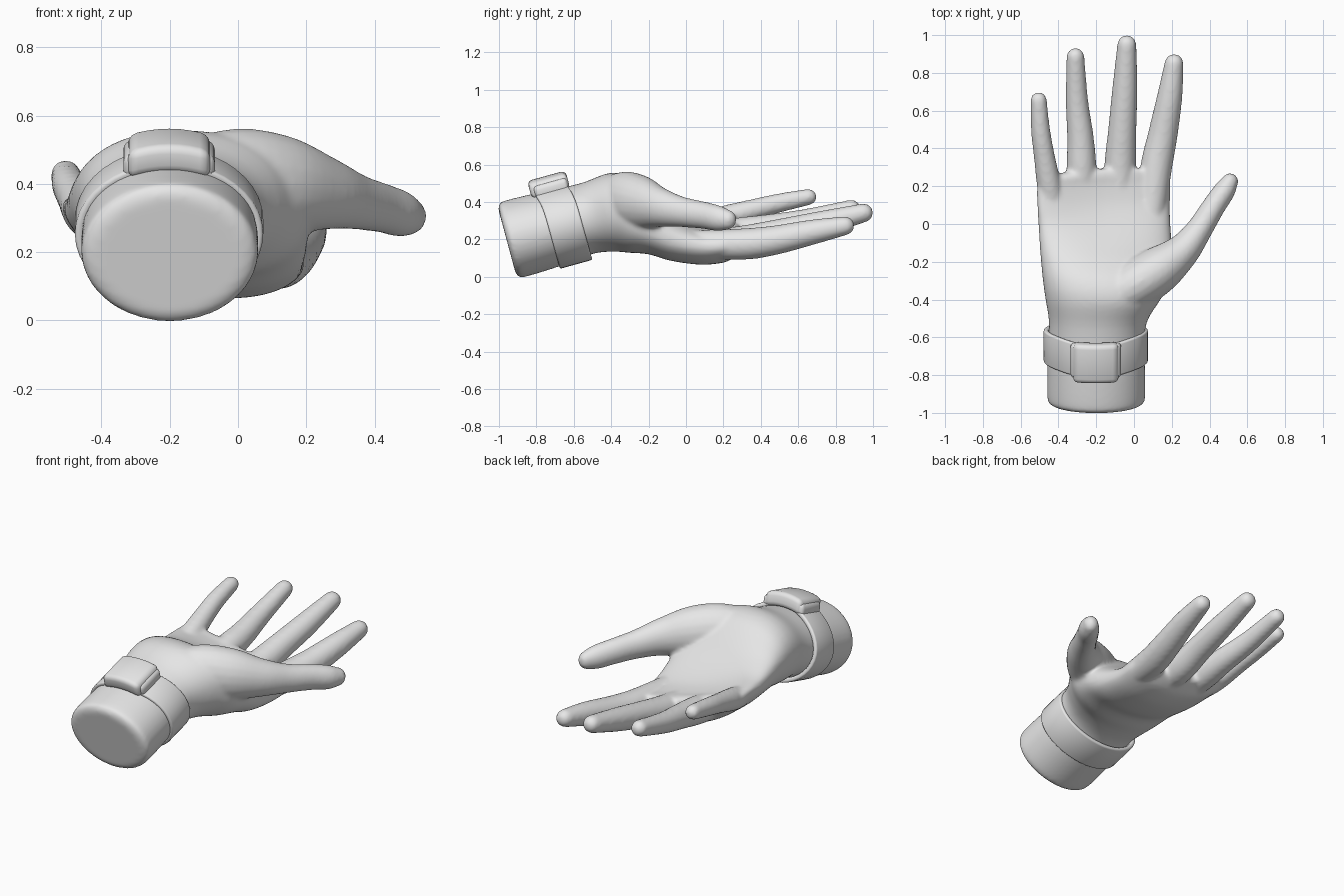
import bpy, bmesh, math
from mathutils import Vector, Matrix

if "Cube" in bpy.data.objects:
    bpy.data.objects.remove(bpy.data.objects["Cube"])

skin = bpy.data.materials.new("light_grey")
skin.diffuse_color = (0.8, 0.8, 0.8, 1)
skin.use_nodes = True
skin.node_tree.nodes["Principled BSDF"].inputs["Base Color"].default_value = skin.diffuse_color
TILT = math.radians(15.5)


def make_object(name, bm):
    bmesh.ops.recalc_face_normals(bm, faces=bm.faces)
    mesh = bpy.data.meshes.new(name)
    bm.to_mesh(mesh)
    bm.free()
    ob = bpy.data.objects.new(name, mesh)
    bpy.context.collection.objects.link(ob)
    mesh.materials.append(skin)
    return ob


def select(*obs):
    bpy.ops.object.select_all(action='DESELECT')
    for ob in obs:
        ob.select_set(True)
    bpy.context.view_layer.objects.active = obs[0]


def spline(rows, steps=5):
    """Catmull-Rom through rows of numbers."""
    out = []
    for i in range(len(rows) - 1):
        quad = [rows[max(i - 1, 0)], rows[i], rows[i + 1], rows[min(i + 2, len(rows) - 1)]]
        for s in range(steps):
            t = s / steps
            out.append([0.5 * (2 * b + (c - a) * t + (2 * a - 5 * b + 4 * c - d) * t * t
                               + (3 * b - a - 3 * c + d) * t ** 3) for a, b, c, d in zip(*quad)])
    return out + [list(rows[-1])]


def loft(name, rings):
    bm = bmesh.new()
    loops = [[bm.verts.new(p) for p in ring] for ring in rings]
    n = len(loops[0])
    for a, b in zip(loops, loops[1:]):
        for i in range(n):
            bm.faces.new((a[i], a[(i + 1) % n], b[(i + 1) % n], b[i]))
    bm.faces.new(loops[0])
    bm.faces.new(loops[-1])
    return make_object(name, bm)


def palm_ring(y, xl, xr, zc, h, tilt, cup, shear, n=48):
    """Rounded cross-section, sloped sideways (tilt), bent (cup) and leaned (shear)."""
    ring = []
    e = 1 - 0.11 * min(max((y + 0.65) / 0.3, 0), 1)  # oval arm, squarer palm
    for i in range(n):
        a = 2 * math.pi * i / n
        c, s = math.cos(a), math.sin(a)
        u = math.copysign(abs(c) ** e, c)
        dz = h * math.copysign(abs(s) ** e, s)
        ring.append(((xl + xr) / 2 + u * (xr - xl) / 2, y - shear * dz,
                     zc + dz + tilt * u + cup * u * u))
    return ring


def digit(name, rows, flat=1.0, n=20):
    """Tapered tube with a domed tip; rows are x, y, z, radius."""
    pts = spline(rows)
    tip, before = Vector(pts[-1][:3]), Vector(pts[-2][:3])
    d, r = (tip - before).normalized(), pts[-1][3]
    for k in (20, 40, 58, 74, 85):
        a = math.radians(k)
        pts.append([*(tip + d * r * math.sin(a)), r * math.cos(a)])
    rings = []
    for i, p in enumerate(pts):
        d = (Vector(pts[min(i + 1, len(pts) - 1)][:3]) - Vector(pts[max(i - 1, 0)][:3])).normalized()
        side = d.cross(Vector((0, 0, 1))).normalized()
        up = side.cross(d)
        rings.append([Vector(p[:3]) + p[3] * (side * math.cos(t) + up * flat * math.sin(t))
                      for t in (2 * math.pi * j / n for j in range(n))])
    return loft(name, rings)


# Forearm, wrist and palm: y, left, right, centre z, half height, tilt, cup, shear
sections = [
    (-0.957, -0.415, 0.015, 0.19, 0.168, 0, 0, 0.27),
    (-0.947, -0.446, 0.046, 0.194, 0.192, 0, 0, 0.27),
    (-0.920, -0.459, 0.059, 0.202, 0.203, 0, 0, 0.27),
    (-0.78, -0.459, 0.059, 0.240, 0.200, 0, 0, 0.27),
    (-0.66, -0.455, 0.055, 0.273, 0.192, 0, 0, 0.27),
    (-0.52, -0.450, 0.068, 0.315, 0.190, 0, 0, 0.15),
    (-0.40, -0.468, 0.140, 0.345, 0.210, 0, 0, 0.05),
    (-0.30, -0.482, 0.195, 0.335, 0.205, -0.02, 0, 0),
    (-0.20, -0.492, 0.205, 0.300, 0.172, -0.045, 0.01, 0),
    (-0.10, -0.500, 0.200, 0.248, 0.145, -0.065, 0.03, 0),
    (0.00, -0.506, 0.193, 0.210, 0.122, -0.075, 0.045, 0),
    (0.10, -0.512, 0.190, 0.188, 0.105, -0.085, 0.06, 0),
    (0.20, -0.510, 0.195, 0.185, 0.092, -0.083, 0.065, 0),
    (0.25, -0.440, 0.180, 0.192, 0.080, -0.070, 0.055, 0),
    (0.29, -0.320, 0.150, 0.197, 0.060, -0.03, 0.02, 0),
]
hand = loft("hand", [palm_ring(*s) for s in spline(sections, 4)])

# Fingers and thumb, their roots buried in the palm
parts = [
    digit("little_finger", [(-0.41, -0.02, 0.27, 0.045), (-0.444, 0.17, 0.308, 0.064),
                            (-0.475, 0.36, 0.36, 0.056), (-0.495, 0.5, 0.395, 0.051),
                            (-0.505, 0.655, 0.427, 0.044)]),
    digit("ring_finger", [(-0.27, 0.05, 0.2, 0.07), (-0.277, 0.27, 0.235, 0.080),
                          (-0.283, 0.45, 0.265, 0.071), (-0.302, 0.65, 0.305, 0.060),
                          (-0.31, 0.885, 0.365, 0.048)]),
    digit("middle_finger", [(-0.08, 0.05, 0.175, 0.07), (-0.073, 0.3, 0.19, 0.084),
                            (-0.062, 0.5, 0.235, 0.075), (-0.048, 0.72, 0.285, 0.067),
                            (-0.038, 0.95, 0.342, 0.051)]),
    digit("index_finger", [(0.09, 0.05, 0.175, 0.075), (0.118, 0.3, 0.175, 0.084),
                           (0.152, 0.47, 0.195, 0.079), (0.19, 0.68, 0.24, 0.067),
                           (0.212, 0.85, 0.273, 0.051)]),
    digit("thumb", [(-0.22, -0.47, 0.36, 0.09), (-0.04, -0.35, 0.408, 0.127),
                    (0.12, -0.25, 0.395, 0.127), (0.255, -0.145, 0.372, 0.092),
                    (0.345, -0.03, 0.348, 0.070), (0.42, 0.09, 0.330, 0.062),
                    (0.478, 0.175, 0.312, 0.058), (0.508, 0.225, 0.304, 0.045)], 1.18),
]

# Fuse the hand into one smooth skin
select(hand, *parts)
bpy.ops.object.join()
remesh = hand.modifiers.new("fuse", 'REMESH')
remesh.mode = 'VOXEL'
remesh.voxel_size = 0.011
soften = hand.modifiers.new("soften", 'SMOOTH')
soften.factor = 0.5
soften.iterations = 10
for m in ("fuse", "soften"):
    bpy.ops.object.modifier_apply(modifier=m)
bpy.ops.object.shade_smooth_by_angle(angle=math.radians(50))


def finish(ob, width):
    bev = ob.modifiers.new("round", 'BEVEL')
    bev.width = width
    bev.segments = 3
    bev.limit_method = 'ANGLE'
    bev.angle_limit = math.radians(40)
    select(ob)
    bpy.ops.object.modifier_apply(modifier="round")
    bpy.ops.object.shade_smooth_by_angle(angle=math.radians(40))


# Watch strap: an oval band leaning with the wrist, pulled toward the case on top
bm = bmesh.new()
N, profile = 40, [(1, -0.09), (1, 0.09), (0, 0.09), (0, -0.09)]
loops = []
for i in range(N):
    a = 2 * math.pi * i / N
    lift = max(0, math.sin(a)) ** 4
    loops.append([bm.verts.new(((0.25 + 0.026 * k) * math.cos(a), w - 0.03 * lift,
                                (0.19 + 0.026 * k) * math.sin(a) + 0.01 * lift))
                  for k, w in profile])
for i in range(N):
    a, b = loops[i], loops[(i + 1) % N]
    for j in range(4):
        bm.faces.new((a[j], a[(j + 1) % 4], b[(j + 1) % 4], b[j]))
strap = make_object("watch_strap", bm)
strap.matrix_world = Matrix.Translation((-0.202, -0.645, 0.275)) @ Matrix.Rotation(TILT, 4, 'X')
finish(strap, 0.01)


def arched_block(name, w, l, h, arch, centre, bevel):
    """Block bent over the wrist: its sides hang lower than its middle."""
    cols = []
    for i in range(9):
        u = i / 4 - 1
        cols.append([(u * w / 2, y * l / 2, z * h / 2 - arch * u * u)
                     for y, z in ((-1, -1), (1, -1), (1, 1), (-1, 1))])
    ob = loft(name, cols)
    ob.matrix_world = Matrix.Translation(centre) @ Matrix.Rotation(TILT, 4, 'X')
    finish(ob, bevel)


# Watch case and the lugs joining it to the strap
arched_block("watch_case", 0.24, 0.212, 0.085, 0.02, (-0.202, -0.736, 0.499), 0.025)
arched_block("watch_lugs", 0.268, 0.185, 0.065, 0.03, (-0.202, -0.728, 0.498), 0.02)
